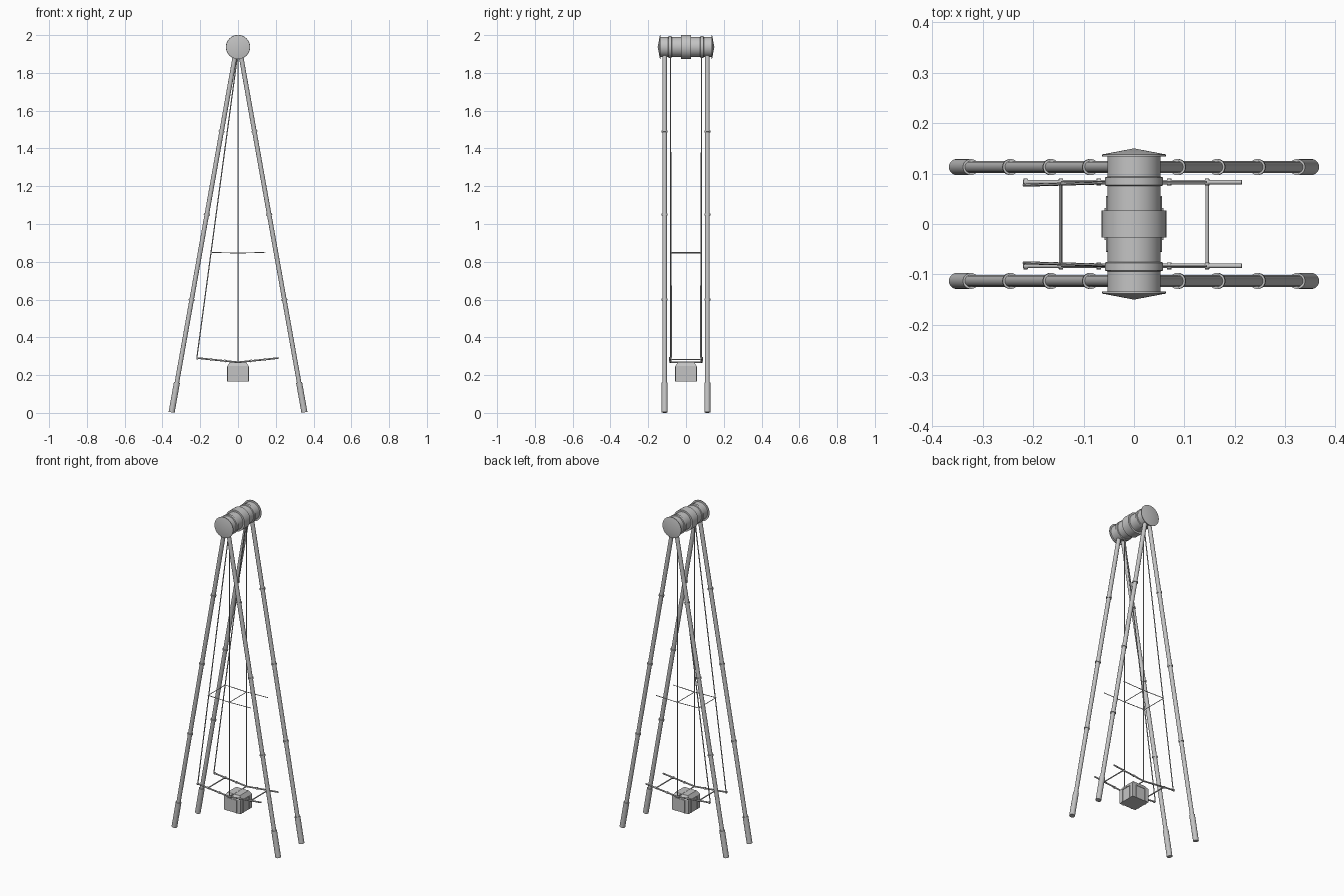
import bpy, bmesh, math
from mathutils import Vector, Matrix

cube = bpy.data.objects.get("Cube")
if cube:
    bpy.data.objects.remove(cube, do_unlink=True)

grey = bpy.data.materials.new("plain_grey")
grey.use_nodes = True
grey.diffuse_color = (0.55, 0.55, 0.55, 1)
grey.node_tree.nodes["Principled BSDF"].inputs["Base Color"].default_value = (0.55, 0.55, 0.55, 1)


def finish(name, bm):
    bmesh.ops.recalc_face_normals(bm, faces=bm.faces)
    mesh = bpy.data.meshes.new(name)
    bm.to_mesh(mesh)
    bm.free()
    mesh.materials.append(grey)
    mesh.shade_smooth()
    mesh.set_sharp_from_angle(angle=math.radians(35))
    obj = bpy.data.objects.new(name, mesh)
    bpy.context.collection.objects.link(obj)
    return obj


def add_rod(bm, a, b, r, sides=12):
    a, b = Vector(a), Vector(b)
    d = b - a
    turn = d.to_track_quat('Z', 'Y').to_matrix().to_4x4()
    bmesh.ops.create_cone(bm, cap_ends=True, segments=sides, radius1=r, radius2=r,
                          depth=d.length, matrix=Matrix.Translation((a + b) / 2) @ turn)


def rods(name, pairs, r, sides=12):
    bm = bmesh.new()
    for a, b in pairs:
        add_rod(bm, a, b, r, sides)
    return finish(name, bm)


def add_box(bm, centre, size):
    m = Matrix.Translation(centre) @ Matrix.Diagonal((*size, 1))
    return bmesh.ops.create_cube(bm, size=1, matrix=m)["verts"]


# Top drum: stepped profile spun about the y axis
HUB_Z = 1.937
half = [(0.064, 0), (0.064, 0.027), (0.053, 0.027), (0.053, 0.075), (0.058, 0.077),
        (0.058, 0.092), (0.053, 0.094), (0.053, 0.134), (0.063, 0.134), (0.063, 0.138), (0, 0.15)]
profile = [(r, -y) for r, y in reversed(half)] + half[1:]
bm = bmesh.new()
verts = [bm.verts.new((r, y, HUB_Z)) for r, y in profile]
edges = [bm.edges.new(pair) for pair in zip(verts, verts[1:])]
bmesh.ops.spin(bm, geom=verts + edges, cent=(0, 0, HUB_Z), axis=(0, 1, 0),
               angle=math.tau, steps=48)
bmesh.ops.remove_doubles(bm, verts=bm.verts, dist=0.0001)
finish("top_drum", bm)


# Four splayed legs with foot sleeves and joint rings
def leg_point(sx, sy, z):
    return Vector((sx * (0.352 - 0.178 * z), sy * 0.113, z))


for sx, side in ((-1, "right"), (1, "left")):
    for sy, end in ((-1, "front"), (1, "back")):
        tag = f"{end}_{side}"
        p = lambda z: leg_point(sx, sy, z)
        rods(f"{tag}_leg", [(p(0.01), p(1.92))], 0.012, 20)
        rods(f"{tag}_foot", [(p(0.003), p(0.16))], 0.016, 20)
        rods(f"{tag}_leg_rings", [(p(z - 0.004), p(z + 0.004)) for z in (0.6, 1.05, 1.49)],
             0.016, 20)

# Hanging rods, straight and slanted
Y = 0.083
rods("straight_hangers", [((0, s * Y, 0.268), (0, s * Y, 1.9)) for s in (-1, 1)], 0.003)
rods("slanted_hangers", [((-0.218, s * 0.077, 0.29), (-0.003, s * Y, 1.89))
                         for s in (-1, 1)], 0.003)

# Thin middle frame, slightly sagging
rods("middle_frame", [((x, s * Y, 0.85), (0, s * Y, 0.846))
                      for s in (-1, 1) for x in (-0.145, 0.145)]
     + [((x, -Y, z), (x, Y, z)) for x, z in ((-0.145, 0.85), (0, 0.846))], 0.002)


# Lower shallow V frame, cross rods and small joints
def low(x, s):
    return Vector((x, s * Y, 0.268 + 0.104 * abs(x)))


rods("lower_frame", [(low(x, s), low(0, s)) for s in (-1, 1) for x in (-0.22, 0.214)], 0.0045)
rods("lower_cross_rods", [(low(x, -1), low(x, 1)) for x in (-0.145, 0, 0.145)], 0.0035)
rods("lower_joints", [(low(x - 0.004, s), low(x + 0.004, s)) for s in (-1, 1)
                      for x in (-0.215, -0.145, -0.07, 0.07, 0.145)], 0.007)

# Hanging box with a narrowing roof
bm = bmesh.new()
add_box(bm, (0, 0, 0.207), (0.112, 0.112, 0.084))
roof = add_box(bm, (0, 0, 0.2595), (0.112, 0.112, 0.021))
for v in roof:
    if v.co.z > 0.26:
        v.co.x *= 0.75
        v.co.y *= 0.75
finish("hanging_box", bm)

# Door surrounds on each side of the box
bm = bmesh.new()
for k in range(4):
    made = []
    for x in (-0.03, 0.03):
        made += add_box(bm, (x, -0.057, 0.205), (0.004, 0.004, 0.08))
    made += add_box(bm, (0, -0.057, 0.243), (0.064, 0.004, 0.004))
    bmesh.ops.rotate(bm, verts=made, cent=(0, 0, 0), matrix=Matrix.Rotation(k * math.pi / 2, 3, 'Z'))
finish("box_door_surrounds", bm)
